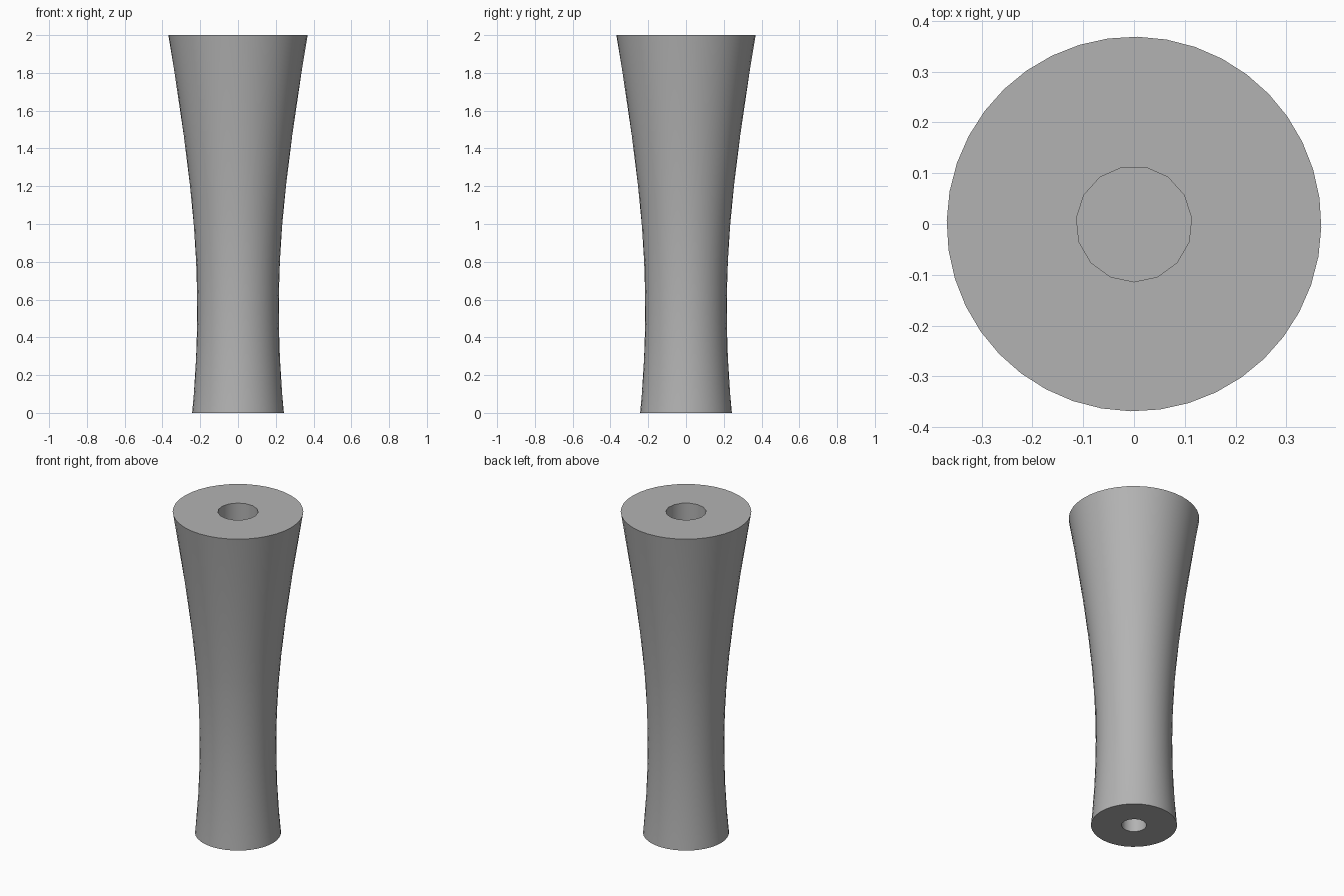
import bpy, bmesh
from math import pi, radians
from mathutils import Vector, Matrix

cube = bpy.data.objects.get("Cube")
if cube:
    bpy.data.objects.remove(cube)

SIDES, HOLE_SIDES, ROWS = 40, 15, 24

grey = bpy.data.materials.new("plain_grey")
grey.use_nodes = True
colour = (0.45, 0.45, 0.45, 1)
grey.diffuse_color = colour
grey.node_tree.nodes["Principled BSDF"].inputs["Base Color"].default_value = colour

bm = bmesh.new()


def circle(radius, z, sides, start):
    """Points of a horizontal circle, counter-clockwise from the start angle."""
    arm = Vector((radius, 0, z))
    return [Matrix.Rotation(start + 2 * pi * i / sides, 3, "Z") @ arm for i in range(sides)]


def add_ring(points):
    return [bm.verts.new(p) for p in points]


def wall(a, b):
    n = len(a)
    for i in range(n):
        j = (i + 1) % n
        bm.faces.new((a[i], a[j], b[j], b[i]))


def loop_edges(ring):
    return [bm.edges.get((ring[i - 1], ring[i])) for i in range(len(ring))]


def blind_hole(rim, radius, z, depth):
    """Flat end cap with a round socket that has a floor."""
    mouth = add_ring(circle(radius, z, HOLE_SIDES, -pi / 2))
    floor = add_ring(circle(radius, z - depth, HOLE_SIDES, -pi / 2))
    wall(mouth, floor)
    bm.faces.new(floor)
    bmesh.ops.triangle_fill(bm, edges=loop_edges(rim) + loop_edges(mouth),
                            use_beauty=True, normal=(0, 0, 1 if depth > 0 else -1))


# Twisted body: straight rulings between three turned circles
foot = circle(0.243, 0, SIDES, 0)
waist = circle(0.235, 1, SIDES, radians(50))
head = circle(0.369, 2, SIDES, radians(80))
rings = [add_ring(foot)]
for low, high in ((foot, waist), (waist, head)):
    for r in range(1, ROWS + 1):
        rings.append(add_ring([p.lerp(q, r / ROWS) for p, q in zip(low, high)]))
        wall(rings[-2], rings[-1])

# End caps with sockets
blind_hole(rings[-1], 0.114, 2, 0.25)
blind_hole(rings[0], 0.071, 0, -0.2)

bmesh.ops.recalc_face_normals(bm, faces=bm.faces)
mesh = bpy.data.meshes.new("twisted_column")
bm.to_mesh(mesh)
bm.free()
mesh.materials.append(grey)
column = bpy.data.objects.new("twisted_column", mesh)
bpy.context.collection.objects.link(column)

# Smooth flanks, crisp rims
bpy.ops.object.select_all(action="DESELECT")
column.select_set(True)
bpy.context.view_layer.objects.active = column
bpy.ops.object.shade_smooth_by_angle(angle=radians(30))
